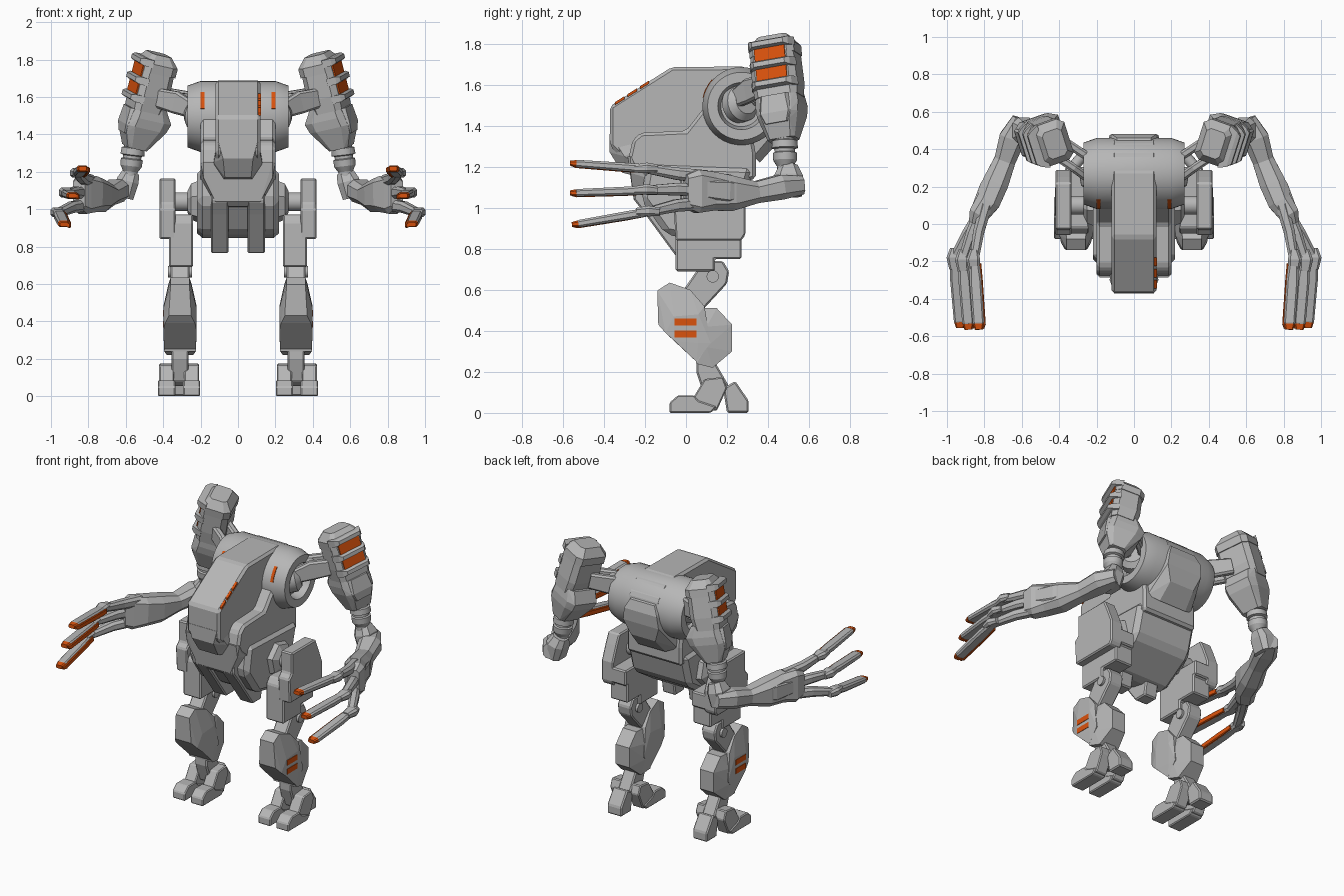
import bpy, bmesh, math
from mathutils import Vector as V

if "Cube" in bpy.data.objects:
    bpy.data.objects.remove(bpy.data.objects["Cube"])


def material(name, rgb):
    m = bpy.data.materials.new(name)
    m.diffuse_color = (*rgb, 1)
    m.use_nodes = True
    m.node_tree.nodes["Principled BSDF"].inputs["Base Color"].default_value = m.diffuse_color
    return m


GREY = material("metal grey", (0.47, 0.47, 0.47))
ORANGE = material("glow orange", (0.7, 0.085, 0.004))


def finish(name, bm, mat, mirror, bevel=0.0, smooth=False):
    bmesh.ops.recalc_face_normals(bm, faces=bm.faces)
    me = bpy.data.meshes.new(name)
    bm.to_mesh(me)
    bm.free()
    me.materials.append(mat)
    ob = bpy.data.objects.new(name, me)
    bpy.context.collection.objects.link(ob)
    if smooth:
        bpy.ops.object.select_all(action='DESELECT')
        ob.select_set(True)
        bpy.context.view_layer.objects.active = ob
        bpy.ops.object.shade_smooth_by_angle(angle=math.radians(25))
    if bevel:
        b = ob.modifiers.new("bevel", 'BEVEL')
        b.width, b.segments = bevel, 1
    if mirror:
        ob.modifiers.new("mirror", 'MIRROR').use_mirror_merge = False
    return ob


def prof(name, x0, x1, pts, mat=GREY, mirror=True, bevel=0.008):
    """Side outline (y, z) extruded along x."""
    bm = bmesh.new()
    f = bm.faces.new([bm.verts.new((x0, y, z)) for y, z in pts])
    g = bmesh.ops.extrude_face_region(bm, geom=[f])
    bmesh.ops.translate(bm, vec=(x1 - x0, 0, 0),
                        verts=[v for v in g['geom'] if isinstance(v, bmesh.types.BMVert)])
    return finish(name, bm, mat, mirror, bevel)


def hull(name, pts, mat=GREY, mirror=True, bevel=0.0):
    bm = bmesh.new()
    for p in pts:
        bm.verts.new(p)
    r = bmesh.ops.convex_hull(bm, input=bm.verts)
    junk = {v for v in r['geom_interior'] + r['geom_unused'] if isinstance(v, bmesh.types.BMVert)}
    bmesh.ops.delete(bm, geom=list(junk), context='VERTS')
    bmesh.ops.dissolve_limit(bm, angle_limit=0.03, verts=bm.verts, edges=bm.edges)
    return finish(name, bm, mat, mirror, bevel)


def sym(cx, pts):
    """(y, z, half width) points doubled around x = cx."""
    return [(cx + s * w, y, z) for y, z, w in pts for s in (-1, 1)]


def skin(name, rings, mat, mirror, smooth=False):
    bm = bmesh.new()
    vs = [[bm.verts.new(p) for p in r] for r in rings]
    n = len(vs[0])
    for a, b in zip(vs, vs[1:]):
        for i in range(n):
            bm.faces.new((a[i], a[(i + 1) % n], b[(i + 1) % n], b[i]))
    bm.faces.new(vs[0])
    bm.faces.new(vs[-1])
    return finish(name, bm, mat, mirror, 0, smooth)


def loft(name, secs, up=(0, 0, 1), mat=GREY, mirror=True):
    """Chamfered box sections (point, width, height) along a path."""
    P = [V(s[0]) for s in secs]
    rings = []
    for i, (p, w, h) in enumerate(secs):
        d = (P[min(i + 1, len(P) - 1)] - P[max(i - 1, 0)]).normalized()
        sd = d.cross(V(up)).normalized()
        u = sd.cross(d)
        a, b, c = w / 2, h / 2, min(w, h) * 0.25
        o = [(a, c - b), (a, b - c), (a - c, b), (c - a, b), (-a, b - c), (-a, c - b), (c - a, -b), (a - c, -b)]
        rings.append([P[i] + sd * x + u * y for x, y in o])
    return skin(name, rings, mat, mirror)


def lathe(name, p, axis, profile, n=24, mirror=True):
    """Round part from (distance, radius) pairs along an axis."""
    d = V(axis).normalized()
    a = d.orthogonal().normalized()
    b = d.cross(a)
    rings = [[V(p) + d * t + (a * math.cos(k * math.tau / n) + b * math.sin(k * math.tau / n)) * r
              for k in range(n)] for t, r in profile]
    return skin(name, rings, GREY, mirror, n > 12)


# --- Torso ---
prof("torso_nose", -0.12, 0.12, [(-.37, 1.495), (-.07, 1.685), (.27, 1.688), (.37, 1.66), (.44, 1.59),
     (.465, 1.495), (.43, 1.38), (.34, 1.25), (-.1, 1.1), (-.27, 1.2), (-.37, 1.3)], mirror=False, bevel=0.015)
hull("torso_chin", sym(0, [(-.372, 1.36, .105), (-.372, 1.27, .08), (-.31, 1.17, .07), (-.1, 1.36, .118),
     (-.3, 1.25, .13), (-.1, 1.12, .1)]), mirror=False)
prof("torso_side_shell", -0.2, 0.2, [(-.28, 1.24), (-.26, 1.33), (-.22, 1.365), (0, 1.375), (.09, 1.49),
     (.3, 1.49), (.34, 1.26), (.34, 1.14), (-.1, 1.06), (-.26, 1.2)], mirror=False, bevel=0.015)
hull("torso_belly", sym(0, [(-.285, 1.25, .185), (-.27, 1.25, .2), (-.27, 1.17, .185), (-.255, 1.04, .12),
     (-.23, 1.015, .1), (-.1, 1.0, .1), (-.05, 1.1, .2), (-.05, 1.25, .2)]), mirror=False)
lathe("shoulder_barrel", (0, .27, 1.495), (1, 0, 0), [(-.21, .02), (-.21, .1), (-.27, .115), (-.27, .165),
      (-.2, .19), (.2, .19), (.27, .165), (.27, .115), (.21, .1), (.21, .02)], 40, False)
hull("back_shell", sym(0, [(.35, 1.6, .1), (.46, 1.56, .09), (.48, 1.5, .12), (.475, 1.42, .13),
     (.45, 1.32, .09), (.36, 1.22, .1), (.3, 1.4, .17), (.33, 1.25, .17)]), mirror=False)
# Orange torso markings
for i in range(3):
    y, z = -.345 + i * .06, 1.511 + i * .038
    prof("nose_light", .108, .123, [(y, z + .004), (y + .045, z + .0325), (y + .045, z + .018), (y, z - .01)],
         ORANGE, False, 0)
arc = [(.27 - r * math.cos(t), 1.495 + r * math.sin(t)) for r, ts in
       ((.194, (.22, .4, .58, .74)), (.187, (.74, .58, .4, .22))) for t in ts]
prof("barrel_light", .18, .2, arc, ORANGE, True, 0)

# --- Pelvis ---
prof("pelvis", -0.22, 0.22, [(-.19, 1.22), (-.22, 1.04), (-.1, .87), (.05, .84), (.27, .98), (.33, 1.2)],
     mirror=False, bevel=0.03)
prof("pelvis_skirt", .05, .145, [(-.22, 1.2), (-.25, 1.16), (-.255, 1.04), (-.2, .97), (-.05, .765), (.04, .765),
     (.08, 1.0)])
lathe("hip_axle", (.18, .1, 1.04), (1, 0, 0), [(0, .05), (.17, .05)])
lathe("hip_flange", (.2, .1, 1.04), (1, 0, 0), [(0, .12), (.05, .1), (.07, .06)], 6)

# --- Legs ---
prof("hip_plate", .335, .42, [(-.05, .84), (-.06, 1.0), (-.03, 1.03), (-.03, 1.165), (.22, 1.165), (.25, 1.1),
     (.29, 1.0), (.29, .87), (.27, .84)])
prof("thigh", .24, .37, [(-.05, .69), (.14, .69), (.14, .75), (.27, .75), (.27, .87), (.29, .87), (.29, .97),
     (-.02, .97), (-.05, .93)])
prof("knee_link", .26, .36, [(.05, .69), (.1, .74), (.18, .74), (.21, .69), (.2, .63), (.08, .5), (-.04, .56)])
lathe("knee_pin", (.245, .13, .665), (1, 0, 0), [(0, .03), (.13, .03)], 16)
hull("shin_front", sym(.31, [(-.08, .635, .05), (-.14, .596, .05), (.02, .6, .062), (.09, .52, .075),
     (-.135, .43, .06), (-.06, .47, .089), (.06, .48, .089), (.06, .34, .089), (-.055, .35, .089),
     (.05, .25, .085), (.12, .34, .085), (-.1, .39, .08)]))
hull("shin_calf", sym(.31, [(.02, .51, .06), (.15, .51, .05), (.225, .43, .05), (.225, .3, .05), (.13, .22, .07),
     (.05, .24, .085), (.1, .42, .08), (.1, .32, .085)]))
for z in (.367, .425):
    prof("shin_light", .394, .402, [(-.055, z), (.05, z), (.05, z + .035), (-.055, z + .035)], ORANGE, True, 0)
prof("ankle", .265, .355, [(.05, .27), (.14, .25), (.21, .13), (.16, .05), (.09, .08), (.05, .2)])
for x0, x1 in ((.203, .293), (.335, .428)):
    prof("toe", x0, x1, [(-.08, 0), (-.08, .05), (-.04, .085), (.04, .085), (.06, .06), (.15, .03), (.12, 0)],
         bevel=.006)
    m = (x0 + x1) / 2
    prof("toe_knuckle", m - .04, m + .04, [(0, .02), (.045, .09), (.09, .165), (.18, .175), (.2, .12),
         (.15, .01)], bevel=.006)
prof("heel", .262, .368, [(.2, 0), (.305, 0), (.305, .06), (.24, .155), (.18, .12)])

# --- Shoulder link and upper arm, in a tilted local frame ---
for s in (-1, 1):
    o = V((.03, -.035, 0)) * s
    loft("shoulder_bar", [(V((.19, .26, 1.52)) + o, .045, .08), (V((.3, .34, 1.57)) + o, .045, .12),
                          (V((.42, .42, 1.6)) + o, .045, .1)])
lathe("shoulder_pin", (.27, .37, 1.59), (.65, -.76, 0), [(0, .03), (.1, .03)], 16)
lathe("shoulder_hub", (.19, .25, 1.5), (.8, .55, .2), [(0, .09), (.05, .09), (.08, .06)])
C = V((.49, .45, 1.59))
D = V((.25, .09, -.96)).normalized()
U = V((.95, -.3, 0))
U = (U - D * U.dot(D)).normalized()
W = D.cross(U)


def box(t, u0, u1, v):
    return [C + D * t + U * u + W * s * k * v for s in (-1, 1) for u, k in
            ((u0, .75), (u0 * .65, 1), (u1 * .65, 1), (u1, .75))]


hull("upper_arm_cap", box(-.25, -.06, .05, .075) + box(-.2, -.1, .085, .115) + box(-.15, -.1, .085, .115))
hull("upper_arm", box(-.19, -.09, .085, .11) + box(-.02, -.095, .085, .115) + box(.06, -.08, .08, .11))
hull("upper_arm_lower", box(.03, -.1, .07, .105) + box(.1, -.145, .08, .11) + box(.15, -.13, .09, .105)
     + box(.19, -.1, .085, .09) + box(.27, -.06, .05, .07))
hull("upper_arm_lower_plate", box(.06, -.03, .095, .08) + box(.15, -.03, .1, .095) + box(.2, -.03, .09, .07))
for t in (-.145, -.05):
    hull("upper_arm_light", [C + D * (t + a) + U * u + W * v for a in (-.036, .036) for u in (.083, .092)
                             for v in (-.078, .078)], ORANGE)
for t in (-.2, -.098, 0):
    hull("upper_arm_bar", [C + D * (t + a) + U * u + W * v for a, u, v in
                           [(p * q, r, s * w) for p in (-1, 1) for s in (-1, 1)
                            for q, r, w in ((.02, .05, .12), (.02, .095, .1), (.012, .115, .08))]])

# --- Elbow and forearm ---
lathe("elbow_cuff", (.555, .48, 1.37), (.12, .02, -1), [(0, .05), (.04, .05), (.045, .062), (.08, .065), (.085, .05),
      (.1, .05), (.105, .06), (.14, .058), (.17, .04), (.24, .04)], 20)
loft("elbow", [((.57, .5, 1.2), .09, .09), ((.59, .5, 1.15), .12, .14), ((.61, .5, 1.06), .1, .13)], (0, 1, 0))
loft("forearm", [((.61, .565, 1.11), .08, .09), ((.65, .46, 1.1), .14, .12), ((.69, .34, 1.075), .115, .105),
                 ((.74, .22, 1.07), .14, .17), ((.78, .12, 1.08), .13, .19), ((.83, .05, 1.08), .11, .21),
                 ((.85, 0, 1.08), .07, .16)])
loft("forearm_guard", [((.72, .32, 1.08), .06, .06), ((.79, .2, 1.08), .07, .12), ((.84, .08, 1.09), .06, .1)])

# --- Fingers: grey blades with an orange inner edge ---
for base, mid, knuckle, tip in (
        ((.79, .1, 1.15), (.83, -.04, 1.165), (.855, -.19, 1.19), (.83, -.555, 1.217)),
        ((.82, .07, 1.085), (.87, -.05, 1.09), (.915, -.19, 1.085), (.885, -.555, 1.072)),
        ((.82, .06, 1.02), (.89, -.05, 1.01), (.96, -.18, .98), (.93, -.545, .918))):
    loft("finger_base", [(base, .065, .065), (mid, .06, .06), (knuckle, .05, .045)])
    k, t = V(knuckle), V(tip)
    loft("finger_knuckle", [(k + V((0, .05, 0)), .045, .04), (k + V((.005, 0, .004)), .075, .052),
                            (k + V((0, -.06, 0)), .055, .038)])
    loft("finger_blade", [(k, .05, .042), (k.lerp(t, .3), .066, .042), (k.lerp(t, .92), .062, .036), (t, .04, .022)])
    e = V((-.03, -.003, -.006))
    loft("finger_light", [(k.lerp(t, .05) + e, .014, .032), (k.lerp(t, .3) + e, .018, .036),
                          (k.lerp(t, .94) + e, .018, .032), (t + e * .7, .016, .02)], mat=ORANGE)
    loft("finger_tip", [(k.lerp(t, .94), .06, .034), (t + V((0, -.01, 0)), .042, .024)], mat=ORANGE)
